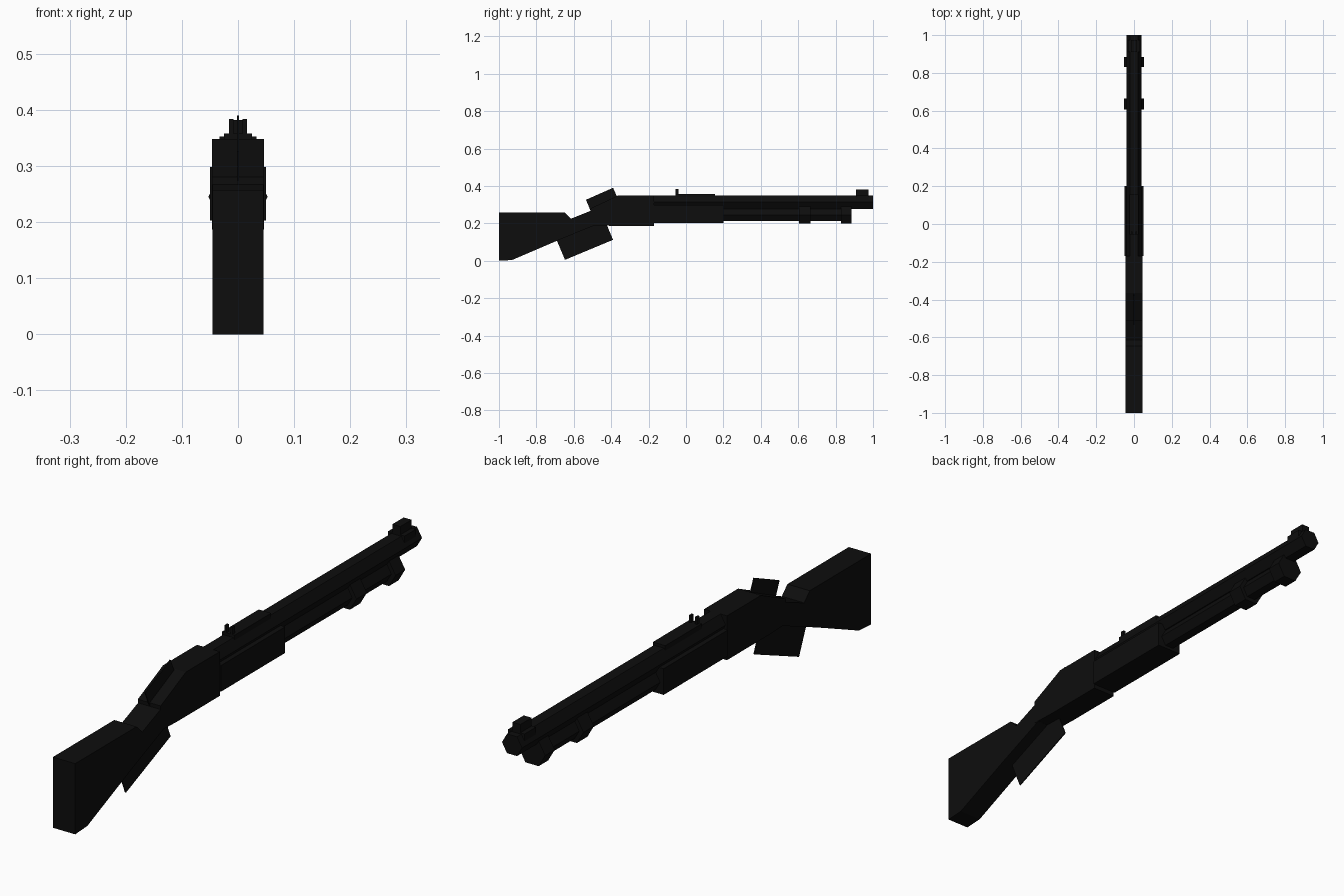
import bpy, bmesh, math

if "Cube" in bpy.data.objects:
    bpy.data.objects.remove(bpy.data.objects["Cube"])

black = bpy.data.materials.new("near_black")
black.diffuse_color = (0.004, 0.004, 0.004, 1)
black.use_nodes = True
black.node_tree.nodes["Principled BSDF"].inputs["Base Color"].default_value = black.diffuse_color


def finish(name, bm):
    bmesh.ops.recalc_face_normals(bm, faces=bm.faces)
    me = bpy.data.meshes.new(name)
    bm.to_mesh(me)
    bm.free()
    me.materials.append(black)
    ob = bpy.data.objects.new(name, me)
    bpy.context.collection.objects.link(ob)
    return ob


def slab(name, profile, half, x=0.0):
    """Side profile (y, z) extruded across x."""
    bm = bmesh.new()
    face = bm.faces.new([bm.verts.new((x - half, y, z)) for y, z in profile])
    out = bmesh.ops.extrude_face_region(bm, geom=[face])
    moved = [g for g in out["geom"] if isinstance(g, bmesh.types.BMVert)]
    bmesh.ops.translate(bm, verts=moved, vec=(2 * half, 0, 0))
    return finish(name, bm)


def box(name, y0, y1, z0, z1, half, x=0.0):
    return slab(name, [(y0, z0), (y1, z0), (y1, z1), (y0, z1)], half, x)


def hex_rod(name, y0, y1, z, r):
    """Six-sided rod along y with corners at the left and right."""
    bm = bmesh.new()
    ring = [(r * math.cos(i * math.pi / 3), z + r * math.sin(i * math.pi / 3)) for i in range(6)]
    face = bm.faces.new([bm.verts.new((a, y0, b)) for a, b in ring])
    out = bmesh.ops.extrude_face_region(bm, geom=[face])
    moved = [g for g in out["geom"] if isinstance(g, bmesh.types.BMVert)]
    bmesh.ops.translate(bm, verts=moved, vec=(0, y1 - y0, 0))
    return finish(name, bm)


# shoulder stock with wrist
slab("stock", [(-1, 0), (-0.93, 0.004), (-0.69, 0.107), (-0.49, 0.189), (-0.49, 0.275),
               (-0.615, 0.225), (-0.647, 0.257), (-1, 0.257)], 0.045)
# receiver with sloped back
slab("receiver", [(-0.51, 0.19), (-0.407, 0.187), (-0.17, 0.187), (-0.17, 0.348),
                  (-0.365, 0.348), (-0.51, 0.28)], 0.046)
# fore-end
box("fore_end", -0.17, 0.2, 0.203, 0.298, 0.05)
# barrel, tube and its two bands
hex_rod("barrel", -0.17, 1.0, 0.313, 0.0404)
hex_rod("magazine_tube", 0.2, 0.88, 0.245, 0.036)
for i, (a, b) in enumerate([(0.605, 0.665), (0.83, 0.885)]):
    hex_rod(f"tube_band_{i + 1}", a, b, 0.245, 0.053)
# thin lever and hammer plates
slab("lever", [(-0.647, 0.005), (-0.39, 0.112), (-0.433, 0.214), (-0.69, 0.107)], 0.002)
slab("hammer", [(-0.51, 0.267), (-0.37, 0.335), (-0.37, 0.345), (-0.39, 0.39), (-0.535, 0.326)], 0.002)
# sights
box("rear_sight_plate", -0.055, 0.155, 0.335, 0.358, 0.025)
for side in (-1, 1):
    box("rear_sight_post", -0.055, -0.04, 0.35, 0.384, 0.004, side * 0.012)
box("front_sight_base", 0.91, 0.975, 0.32, 0.352, 0.033)
box("front_sight", 0.91, 0.975, 0.35, 0.382, 0.016)
